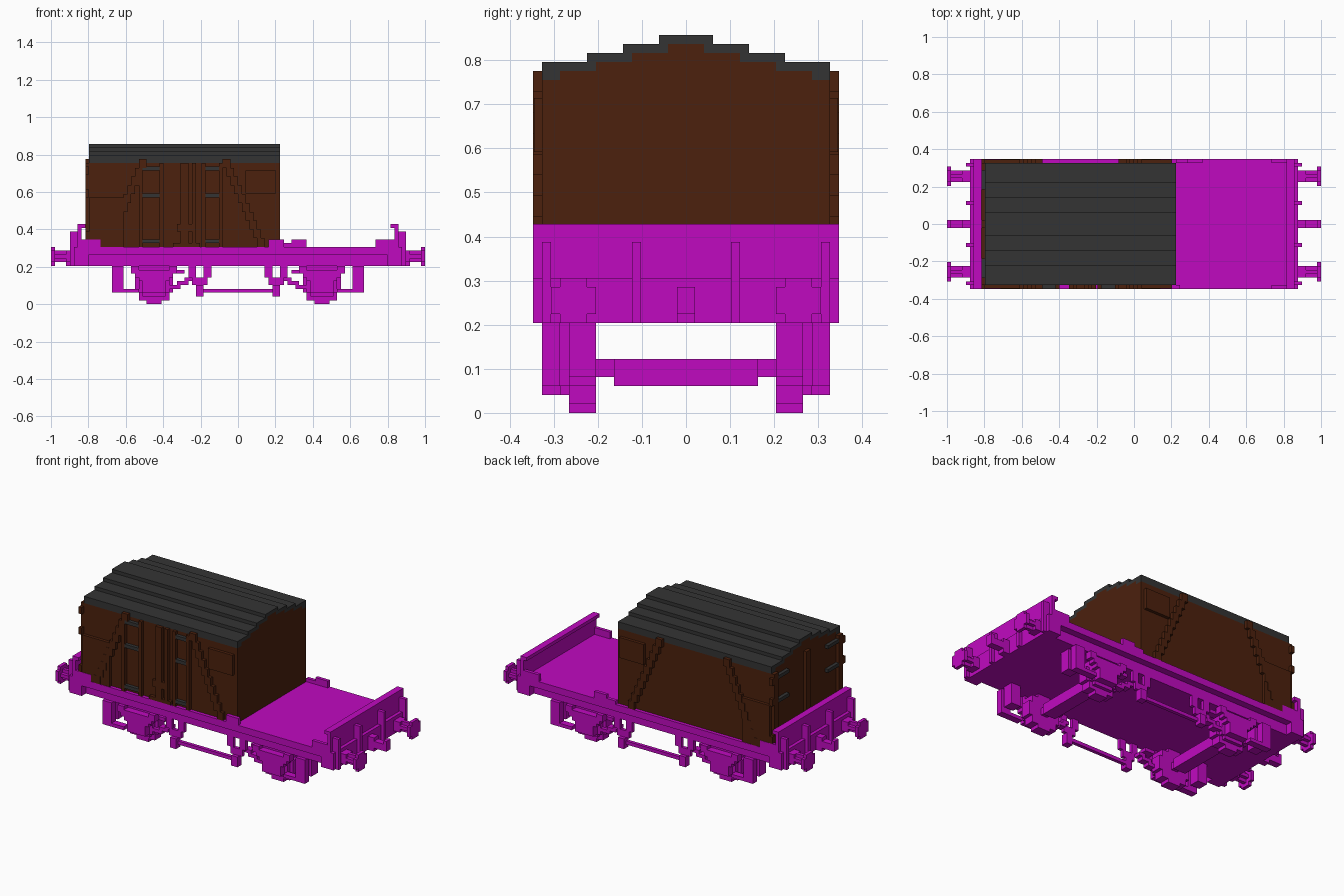
import bpy
import bmesh

if "Cube" in bpy.data.objects:
    bpy.data.objects.remove(bpy.data.objects["Cube"], do_unlink=True)

U = 2 / 98  # one block of the stepped grid


def material(name, rgb):
    m = bpy.data.materials.new(name)
    m.use_nodes = True
    m.diffuse_color = (*rgb, 1)
    m.node_tree.nodes["Principled BSDF"].inputs["Base Color"].default_value = (*rgb, 1)
    return m


PURPLE = material("bright purple", (0.53, 0.003, 0.53))
BROWN = material("dark brown", (0.072, 0.015, 0.004))
GREY = material("dark grey", (0.034, 0.034, 0.034))


def finish(name, bm, mat):
    bmesh.ops.recalc_face_normals(bm, faces=bm.faces)
    mesh = bpy.data.meshes.new(name)
    bm.to_mesh(mesh)
    bm.free()
    mesh.materials.append(mat)
    ob = bpy.data.objects.new(name, mesh)
    bpy.context.collection.objects.link(ob)
    return ob


def blocks(name, mat, boxes):
    """Boxes given as x0, x1, y0, y1, z0, z1 in grid units."""
    bm = bmesh.new()
    for b in boxes:
        vs = bmesh.ops.create_cube(bm, size=1)["verts"]
        for v in vs:
            for i in range(3):
                lo, hi = b[2 * i], b[2 * i + 1]
                v.co[i] = U * ((lo + hi) / 2 + v.co[i] * (hi - lo))
    return finish(name, bm, mat)


def prism_x(name, mat, profile, x0, x1):
    """Extrude a y-z profile along x."""
    bm = bmesh.new()
    f = bm.faces.new([bm.verts.new((x0 * U, y * U, z * U)) for y, z in profile])
    new = bmesh.ops.extrude_face_region(bm, geom=[f])["geom"]
    bmesh.ops.translate(bm, vec=((x1 - x0) * U, 0, 0),
                        verts=[g for g in new if isinstance(g, bmesh.types.BMVert)])
    return finish(name, bm, mat)


def mir_x(boxes):
    return boxes + [(-b[1], -b[0], *b[2:]) for b in boxes]


def mir_y(boxes):
    return boxes + [(b[0], b[1], -b[3], -b[2], b[4], b[5]) for b in boxes]


# Deck and chassis
blocks("deck", PURPLE, [(-42, 42, -17, 17, 13, 15)])
blocks("chassis", PURPLE, [(-39, 39, -15, 15, 10, 13)])
blocks("headstocks", PURPLE, mir_x([(39, 43, -17, 17, 10, 15)]))
blocks("end_walls", PURPLE, mir_x([(41, 42, -17, 17, 15, 20), (40, 42, -17, 17, 20, 21)]))
blocks("end_stanchions", PURPLE,
       mir_x([(42, 44, y, y + 1, 10, 19) for y in (-16, -6, 5, 15)]))
blocks("corner_gussets", PURPLE, mir_x(mir_y([(36, 41, 16, 17, 15, 17)])))
blocks("deck_stops", PURPLE, [(8, 12, -17, -16, 15, 17), (11, 14, 16, 17, 15, 16),
                              (14, 18, 16, 17, 15, 17)])

# Buffers and draw hooks
blocks("buffers", PURPLE, mir_x(mir_y([
    (43, 45, 11, 14, 11, 14),
    (45, 48, 12, 13, 11, 14), (45, 48, 11, 14, 12, 13),
    (48, 49, 10, 15, 11, 14), (48, 49, 11, 14, 10, 15)])))
blocks("draw_hooks", PURPLE, mir_x([
    (43, 45, -1, 1, 10, 14), (45, 48, -1, 1, 11, 13), (48, 49, -1, 1, 11, 14)]))

# Running gear: stepped wheels, axleboxes and springs
WHEEL = [(2, 0, 1), (4, 1, 3), (5, 3, 7), (4, 7, 9), (2, 9, 10)]
SPRING = [(6, 8, 9), (5, 7, 8), (4, 6, 7)]
CX = 22
blocks("wheels", PURPLE, mir_x(mir_y(
    [(CX - h, CX + h, 10, 13, a, b) for h, a, b in WHEEL])))
blocks("axles", PURPLE, mir_x([(CX - 1, CX + 1, -10, 10, 4, 6), (CX - 2, CX + 2, -8, 8, 3, 6)]))
blocks("springs", PURPLE, mir_x(mir_y(
    [(CX - h, CX + h, 14, 16, a, b) for h, a, b in SPRING]
    + [(CX + 4, CX + 6, 14, 16, 9, 10), (CX - 6, CX - 4, 14, 16, 9, 10)])))
blocks("axleboxes", PURPLE, mir_x(mir_y([
    (CX - 4, CX + 4, 13, 14, 3, 10), (CX - 3, CX + 3, 13, 14, 2, 3),
    (CX - 3, CX + 3, 14, 16, 3, 6)])))
blocks("outer_guards", PURPLE, mir_x(mir_y([
    (30, 33, 10, 13, 4, 10), (30, 33, 14, 16, 3, 10), (26, 30, 14, 16, 3, 4)])))

# Brake gear: stepped V hangers, rods and levers
blocks("brake_hangers", PURPLE, mir_x(mir_y([
    (7, 9, 14, 15, 7, 10), (11, 13, 14, 15, 7, 10), (8, 10, 14, 15, 5, 7),
    (10, 12, 14, 15, 5, 7), (9, 11, 14, 16, 2, 5)])))
blocks("brake_rods", PURPLE, mir_y([(-10, 10, 14, 15, 3, 4)]))
blocks("brake_levers", PURPLE, mir_x(mir_y([
    (12, 14, 12, 14, 6, 7), (13, 16, 12, 14, 5, 6), (15, 18, 12, 14, 4, 5),
    (14, 17, 12, 14, 8, 9)])))

# Container body and stepped roof
GABLE = [(16, 37), (14, 37), (14, 38), (10, 38), (10, 39), (6, 39), (6, 40), (2, 40), (2, 41)]
TOP = [(16, 39), (11, 39), (11, 40), (7, 40), (7, 41), (3, 41), (3, 42)]


def both(half):
    return half + [(-y, z) for y, z in reversed(half)]


prism_x("container_body", BROWN, both([(16, 15)] + GABLE), -39, 11)
prism_x("container_roof", GREY, both(TOP) + both(GABLE)[::-1], -39, 11)

# Stepped diagonal braces, splayed outwards to the floor, on both sides
MID = -14
braces = []
for i in range(10):
    z1 = 38 - i * 2.3
    x = MID + 10 + i
    braces.append((x, x + 2, 16, 17, z1 - 2.3, z1))
braces += [(2 * MID - b[1], 2 * MID - b[0], *b[2:]) for b in braces]
blocks("diagonal_braces", BROWN, mir_y(braces))
blocks("label_panels", BROWN, mir_y([(2, 10, 16, 16.9, 29, 35), (-39, -30, 16, 16.9, 15, 28)]))

# Front doors: battens, lock bars and hinges
blocks("door_battens", BROWN, [
    (x, x + w, -17, -16, 15, 37)
    for x, w in ((-26, 1), (-20.5, 1), (-15, 2), (-12, 1), (-9.5, 1), (-5, 1))]
    + [(-17, -10, -17, -16, 15, 16), (-16, -11, -17, -16, 19, 21)])
blocks("door_hinges", GREY, [
    (x, x + 5, -17, -16, z, z + 1) for x in (-25, -9.5) for z in (16, 28, 35)])

# End doors on the left-hand end
blocks("end_battens", BROWN, mir_y([
    (-40, -39, 14, 16, 15, 37), (-40, -39, 0, 1, 15, 38), (-40, -39, 1, 14, 15, 16)]))
blocks("end_hinges", GREY, mir_y([
    (-40, -39, 9, 14, z, z + 1) for z in (17, 28, 35)]))
blocks("end_hinge_knuckles", BROWN, mir_y([
    (-40, -39, 16, 17, z, z + 2) for z in (17, 28, 34)]))
